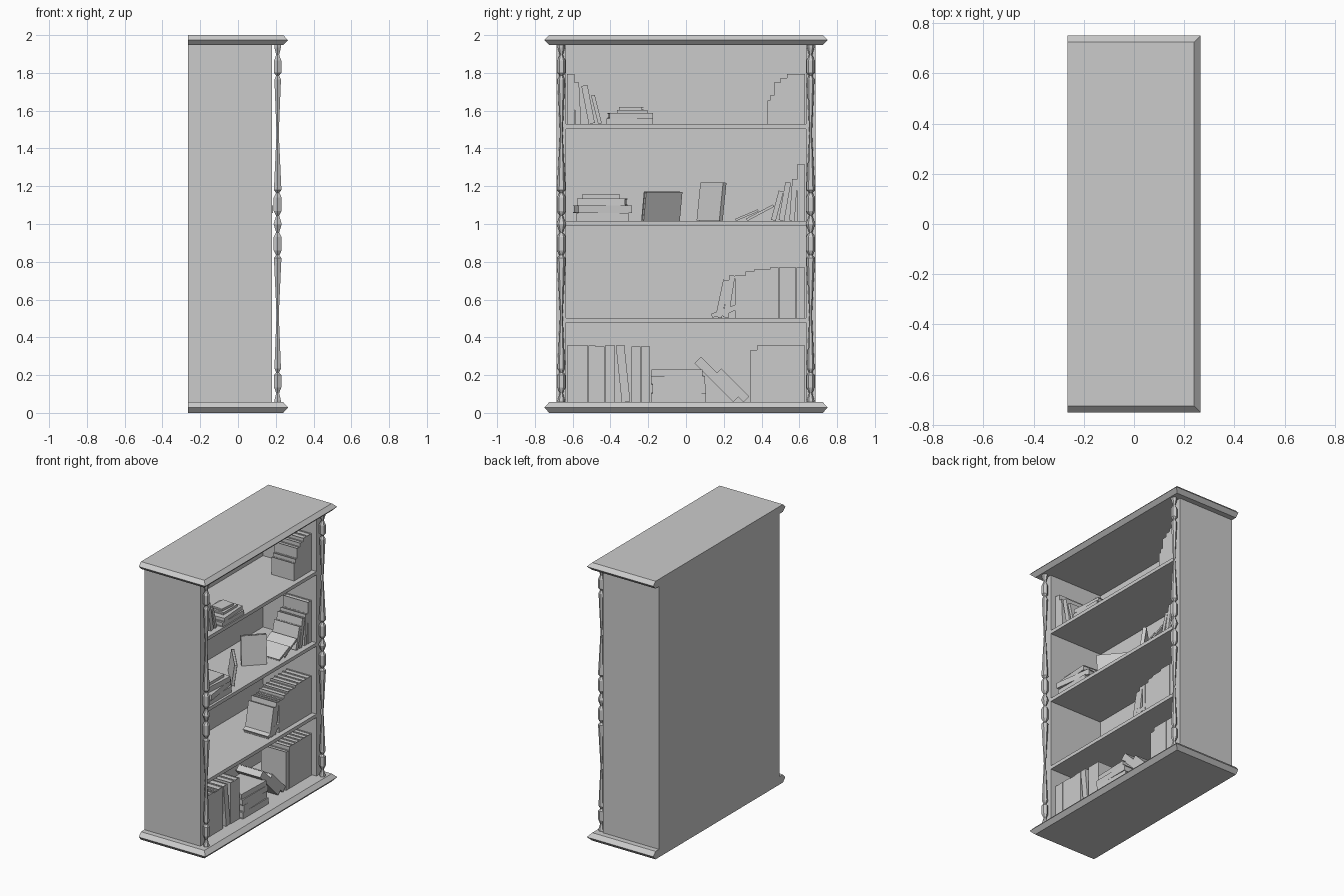
import bpy, bmesh, math
from mathutils import Matrix, Vector

if "Cube" in bpy.data.objects:
    bpy.data.objects.remove(bpy.data.objects["Cube"], do_unlink=True)

grey = bpy.data.materials.new("plain grey")
grey.use_nodes = True
grey.diffuse_color = (0.6, 0.6, 0.6, 1)
grey.node_tree.nodes["Principled BSDF"].inputs["Base Color"].default_value = (0.6, 0.6, 0.6, 1)

BACK, FRONT = -0.265, 0.18
INNER, OUTER = 0.635, 0.685


def finish(name, bm):
    bmesh.ops.recalc_face_normals(bm, faces=bm.faces)
    mesh = bpy.data.meshes.new(name)
    bm.to_mesh(mesh)
    bm.free()
    mesh.materials.append(grey)
    obj = bpy.data.objects.new(name, mesh)
    bpy.context.scene.collection.objects.link(obj)
    return obj


def add_box(bm, low, high):
    low, high = Vector(low), Vector(high)
    size = Matrix.Diagonal((*(high - low), 1))
    bmesh.ops.create_cube(bm, size=1, matrix=Matrix.Translation((low + high) / 2) @ size)


def box(name, low, high):
    bm = bmesh.new()
    add_box(bm, low, high)
    return finish(name, bm)


def bridge(bm, rings):
    """Skin a stack of rings and cap both ends."""
    for a, b in zip(rings, rings[1:]):
        for i in range(len(a)):
            j = (i + 1) % len(a)
            bm.faces.new((a[i], a[j], b[j], b[i]))
    bm.faces.new(rings[0])
    bm.faces.new(rings[-1])


def moulded_slab(name, bottom, top):
    # Pointed edge on the open front and both ends, flat at the back
    bm, rings = bmesh.new(), []
    for z, inset in ((bottom, 0.026), ((bottom + top) / 2, 0), (top, 0.026)):
        x, y = 0.265 - inset, 0.75 - inset
        corners = ((BACK, -y), (x, -y), (x, y), (BACK, y))
        rings.append([bm.verts.new((cx, cy, z)) for cx, cy in corners])
    bridge(bm, rings)
    return finish(name, bm)


# Carcass
moulded_slab("base_slab", 0, 0.057)
moulded_slab("top_slab", 1.947, 2)
box("back_panel", (BACK, -INNER, 0.05), (BACK + 0.02, INNER, 1.95))
for name, side in (("right_side_panel", -1), ("left_side_panel", 1)):
    ends = sorted((side * INNER, side * OUTER))
    box(name, (BACK, ends[0], 0.05), (FRONT, ends[1], 1.95))
FLOORS = {"bottom": 0.057, "lower": 0.503, "middle": 1.016, "upper": 1.529}
for level in ("lower", "middle", "upper"):
    z = FLOORS[level]
    box(level + "_shelf", (BACK, -INNER, z - 0.025), (FRONT, INNER, z))

# Turned posts: half profile as (height above the middle, radius), mirrored down
half = [(0, 0.025), (0.045, 0.009), (0.055, 0.016), (0.07, 0.024), (0.14, 0.024),
        (0.155, 0.016), (0.165, 0.01), (0.18, 0.023), (0.48, 0.007), (0.765, 0.02),
        (0.785, 0.009), (0.8, 0.022), (0.865, 0.022), (0.895, 0.009), (0.935, 0.02), (0.95, 0.02)]
profile = [(-z, r) for z, r in reversed(half[1:])] + half
for name, y in (("right_post", -0.66), ("left_post", 0.66)):
    bm, rings = bmesh.new(), []
    for z, r in profile:
        turn = [math.radians(30 + 60 * k) for k in range(6)]
        rings.append([bm.verts.new((0.21 + r * math.cos(a), y + r * math.sin(a), 1 + z))
                      for a in turn])
    bridge(bm, rings)
    finish(name, bm)


# Books: two covers, a spine towards the front, and a recessed page block
def book(name, thick, height, depth=0.2):
    bm = bmesh.new()
    c, gap, t, d = min(0.005, thick * 0.15), 0.005, thick / 2, depth / 2
    add_box(bm, (-d, -t, 0), (d, -t + c, height))
    add_box(bm, (-d, t - c, 0), (d, t, height))
    add_box(bm, (d - c, -t + c, 0), (d, t - c, height))
    add_box(bm, (-d + gap, -t + c, gap), (d - c, t - c, height - gap))
    return finish(name, bm)


def lean(level, y, thick, height, degrees=0, x=0.045):
    """Stand a book on its lowest corner at y, tipped towards +y."""
    obj = book(level + "_leaning_book", thick, height)
    pivot = math.copysign(thick / 2, degrees)
    obj.matrix_world = (Matrix.Translation((x, y, FLOORS[level]))
                        @ Matrix.Rotation(-math.radians(degrees), 4, "X")
                        @ Matrix.Translation((0, -pivot, 0)))


def row(level, start, end, count, height, depth=0.2):
    """Upright books filling a span."""
    w = (end - start) / count
    for i in range(count):
        obj = book(level + "_upright_book", w * 0.98, height, depth)
        obj.location = (0.145 - depth / 2, start + w * (i + 0.5), FLOORS[level])


def stack(level, layers, x=0.06):
    """Books lying flat: (start, end, thickness, turn in degrees)."""
    z = FLOORS[level]
    for start, end, thick, turn in layers:
        width = end - start
        obj = book(level + "_stacked_book", thick, width, width * 0.75)
        obj.matrix_world = (Matrix.Translation((x, (start + end) / 2, z + thick / 2))
                            @ Matrix.Rotation(math.radians(turn), 4, "Z")
                            @ Matrix.Rotation(math.radians(90), 4, "X")
                            @ Matrix.Translation((0, 0, -width / 2)))
        z += thick


def display(level, y, width, height, thick, turn, tip):
    """A book standing with its cover turned outwards."""
    obj = book(level + "_display_book", thick, height, width)
    obj.matrix_world = (Matrix.Translation((0.04, y, FLOORS[level]))
                        @ Matrix.Rotation(math.radians(turn), 4, "Z")
                        @ Matrix.Rotation(math.radians(tip), 4, "X"))


# Bottom level
row("bottom", -0.63, -0.48, 4, 0.3)
row("bottom", -0.48, -0.43, 2, 0.295)
row("bottom", -0.43, -0.375, 1, 0.3)
lean("bottom", -0.34, 0.045, 0.3, -6)
row("bottom", -0.29, -0.19, 2, 0.295)
stack("bottom", [(-0.185, 0.105, 0.045, 0), (-0.18, 0.1, 0.05, 2), (-0.185, 0.1, 0.042, 0),
                 (-0.18, 0.09, 0.037, -2)])
lean("bottom", 0.25, 0.05, 0.29, -45)
lean("bottom", 0.305, 0.042, 0.21, -45)
row("bottom", 0.34, 0.375, 1, 0.275)
row("bottom", 0.375, 0.63, 6, 0.3)

# Lower level
lean("lower", 0.14, 0.022, 0.2, 69)
lean("lower", 0.17, 0.014, 0.18, 66)
lean("lower", 0.19, 0.035, 0.2, 12)
lean("lower", 0.225, 0.03, 0.225, 9)
for start, end, count, height in ((0.26, 0.315, 2, 0.225), (0.315, 0.36, 1, 0.245),
                                  (0.36, 0.445, 2, 0.255), (0.445, 0.63, 4, 0.268)):
    row("lower", start, end, count, height)

# Middle level
stack("middle", [(-0.58, -0.305, 0.043, 0), (-0.585, -0.3, 0.04, 8), (-0.57, -0.315, 0.037, -4),
                 (-0.55, -0.35, 0.02, 0)])
display("middle", -0.135, 0.25, 0.155, 0.02, 130, 8)
display("middle", 0.125, 0.17, 0.205, 0.025, 45, -8)
lean("middle", 0.265, 0.012, 0.13, 67)
lean("middle", 0.325, 0.014, 0.16, 62)
lean("middle", 0.475, 0.026, 0.16, 15)
lean("middle", 0.52, 0.03, 0.205, 10)
lean("middle", 0.575, 0.028, 0.22, 4)
row("middle", 0.587, 0.63, 1, 0.298)

# Upper level
row("upper", -0.63, -0.59, 1, 0.265)
lean("upper", -0.585, 0.03, 0.22, -3)
lean("upper", -0.515, 0.033, 0.205, -11)
lean("upper", -0.465, 0.02, 0.155, -14)
stack("upper", [(-0.42, -0.175, 0.03, 0), (-0.41, -0.18, 0.028, 4), (-0.365, -0.205, 0.016, 0),
                (-0.35, -0.23, 0.016, -5)], 0.08)
for start, end, count, height in ((0.43, 0.445, 1, 0.125), (0.445, 0.465, 1, 0.15),
                                  (0.465, 0.5, 1, 0.22), (0.5, 0.535, 1, 0.245),
                                  (0.535, 0.63, 2, 0.266)):
    row("upper", start, end, count, height, 0.18)
